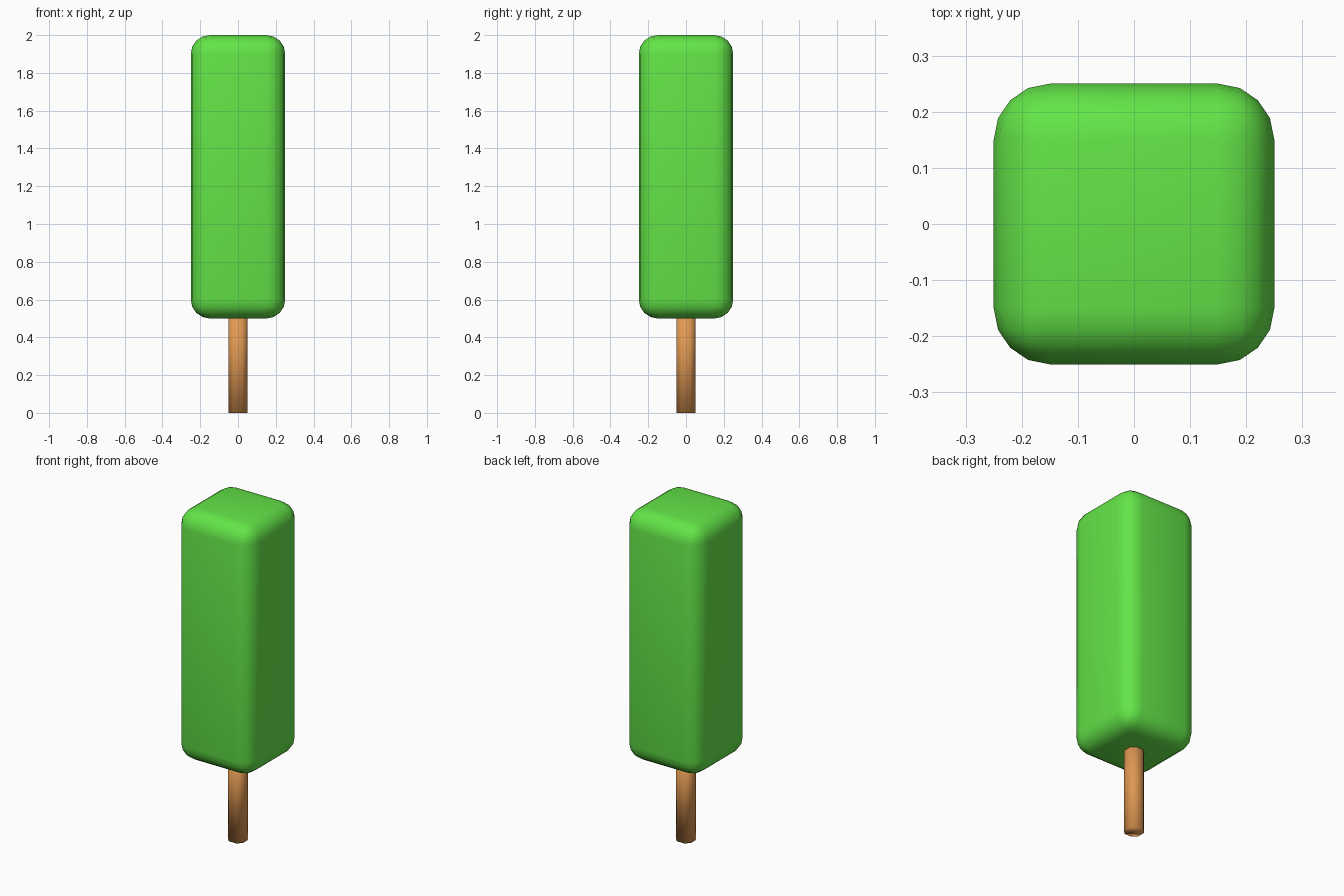
import bpy, bmesh

if "Cube" in bpy.data.objects:
    bpy.data.objects.remove(bpy.data.objects["Cube"])


def material(name, rgb):
    mat = bpy.data.materials.new(name)
    mat.diffuse_color = (*rgb, 1.0)
    mat.use_nodes = True
    mat.node_tree.nodes["Principled BSDF"].inputs["Base Color"].default_value = mat.diffuse_color
    return mat


def rounded_box(name, width, z0, z1, radius, segments, mat, vertical_only=False):
    """Square box from z0 to z1 with bevelled edges, smooth shaded."""
    bm = bmesh.new()
    bmesh.ops.create_cube(bm, size=1)
    for v in bm.verts:
        v.co.x *= width
        v.co.y *= width
        v.co.z = z1 if v.co.z > 0 else z0
    edges = [e for e in bm.edges
             if not vertical_only or abs(e.verts[0].co.z - e.verts[1].co.z) > 1e-4]
    bmesh.ops.bevel(bm, geom=edges, offset=radius, offset_type='OFFSET',
                    segments=segments, profile=0.5, affect='EDGES')
    for f in bm.faces:
        f.smooth = True
    mesh = bpy.data.meshes.new(name)
    bm.to_mesh(mesh)
    bm.free()
    mesh.materials.append(mat)
    obj = bpy.data.objects.new(name, mesh)
    bpy.context.collection.objects.link(obj)
    return obj


green = material("lime green ice", (0.125, 0.78, 0.064))
wood = material("light wood", (0.74, 0.315, 0.085))

# Frozen block with all edges rounded
rounded_box("ice_block", 0.5, 0.5, 2.0, 0.1, 4, green)

# Eight-sided stick running up into the block
rounded_box("stick", 0.1, 0.0, 0.6, 0.025, 1, wood, vertical_only=True)
